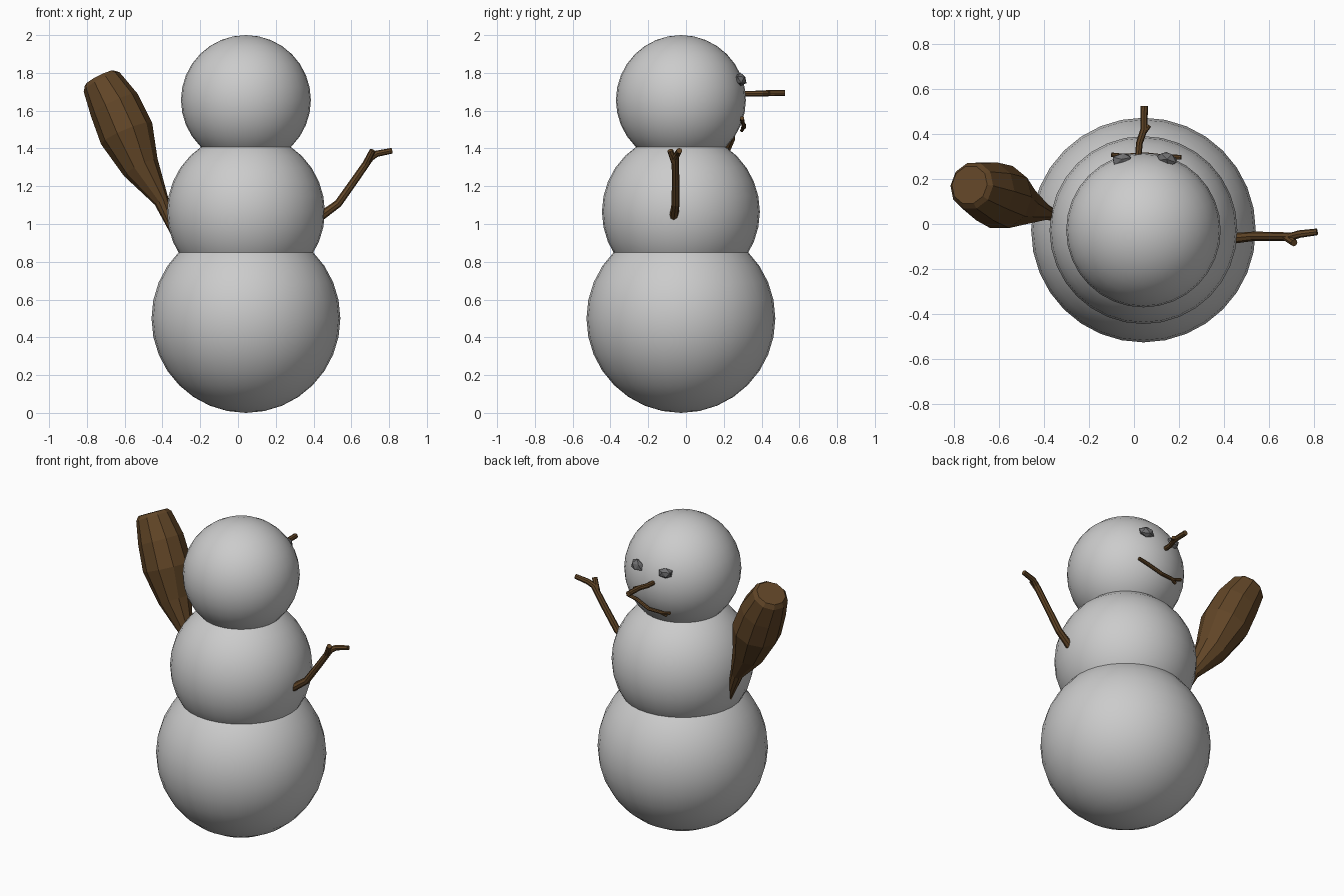
import bpy, bmesh, math, random
from mathutils import Vector

if "Cube" in bpy.data.objects:
    bpy.data.objects.remove(bpy.data.objects["Cube"])

random.seed(4)


def material(name, rgb):
    m = bpy.data.materials.new(name)
    m.diffuse_color = (*rgb, 1)
    m.use_nodes = True
    m.node_tree.nodes["Principled BSDF"].inputs["Base Color"].default_value = m.diffuse_color
    return m


BARK = material("bark", (0.12, 0.06, 0.02))
STONE = material("stone", (0.16, 0.16, 0.165))


def finish(bm, name, mat=None):
    bmesh.ops.recalc_face_normals(bm, faces=bm.faces)
    me = bpy.data.meshes.new(name)
    bm.to_mesh(me)
    bm.free()
    ob = bpy.data.objects.new(name, me)
    bpy.context.collection.objects.link(ob)
    if mat:
        me.materials.append(mat)
    return ob


def add_tube(bm, path, sides=8):
    """Capped tube through (x, y, z, radius) stations."""
    pts = [Vector(p[:3]) for p in path]
    rings = []
    for i, p in enumerate(pts):
        d = (pts[min(i + 1, len(pts) - 1)] - pts[max(i - 1, 0)]).normalized()
        ref = Vector((0, 1, 0)) if abs(d.y) < 0.8 else Vector((1, 0, 0))
        u = d.cross(ref).normalized()
        v = d.cross(u)
        ring = []
        for k in range(sides):
            a = 2 * math.pi * k / sides
            ring.append(bm.verts.new(p + path[i][3] * (u * math.cos(a) + v * math.sin(a))))
        rings.append(ring)
    for a, b in zip(rings, rings[1:]):
        for k in range(sides):
            j = (k + 1) % sides
            bm.faces.new((a[k], a[j], b[j], b[k]))
    bm.faces.new(rings[0])
    bm.faces.new(rings[-1])


def branch(name, *paths, sides=8):
    bm = bmesh.new()
    for p in paths:
        add_tube(bm, p, sides)
    return finish(bm, name, BARK)


# Three stacked snowballs
for name, z, r in (("bottom_ball", 0.5, 0.5), ("middle_ball", 1.065, 0.418), ("head_ball", 1.656, 0.344)):
    bpy.ops.mesh.primitive_uv_sphere_add(segments=32, ring_count=16, radius=r, location=(0.042, -0.027, z))
    bpy.context.object.name = name
    bpy.ops.object.shade_smooth()

# Thick log arm on the left
branch("log_arm", [
    (-0.325, 0.03, 0.92, 0.015), (-0.405, 0.055, 1.12, 0.04),
    (-0.515, 0.09, 1.30, 0.10), (-0.59, 0.12, 1.48, 0.147),
    (-0.655, 0.145, 1.63, 0.137), (-0.722, 0.17, 1.752, 0.108),
    (-0.732, 0.174, 1.772, 0.088)], sides=10)

# Thin forked arm on the right
branch("twig_arm",
       [(0.43, -0.065, 1.035, 0.024), (0.53, -0.055, 1.108, 0.021),
        (0.62, -0.055, 1.235, 0.02), (0.70, -0.057, 1.35, 0.019),
        (0.735, -0.045, 1.372, 0.017), (0.815, -0.035, 1.388, 0.015)],
       [(0.675, -0.057, 1.315, 0.018), (0.713, -0.084, 1.39, 0.016)])

# Twig nose with a short side stub
branch("nose",
       [(0.018, 0.29, 1.69, 0.014), (0.024, 0.36, 1.69, 0.015),
        (0.044, 0.42, 1.692, 0.016), (0.046, 0.525, 1.694, 0.016)],
       [(0.03, 0.39, 1.69, 0.013), (0.066, 0.44, 1.692, 0.012)])

# Twig mouth, forked at one end
branch("mouth",
       [(0.21, 0.297, 1.56, 0.011), (0.14, 0.298, 1.545, 0.011),
        (0.05, 0.308, 1.513, 0.011), (-0.045, 0.302, 1.51, 0.011),
        (-0.10, 0.308, 1.525, 0.010)],
       [(-0.03, 0.303, 1.51, 0.010), (-0.07, 0.295, 1.495, 0.009)])

# Faceted stone eyes
for name, x, tilt in (("left_eye", -0.055, 0.2), ("right_eye", 0.147, -0.35)):
    bm = bmesh.new()
    bmesh.ops.create_icosphere(bm, subdivisions=1, radius=1)
    for v in bm.verts:
        v.co *= random.uniform(0.85, 1.12)
    ob = finish(bm, name, STONE)
    ob.location = (x, 0.288, 1.763)
    ob.scale = (0.048, 0.032, 0.036)
    ob.rotation_euler = (0, 0, tilt)
